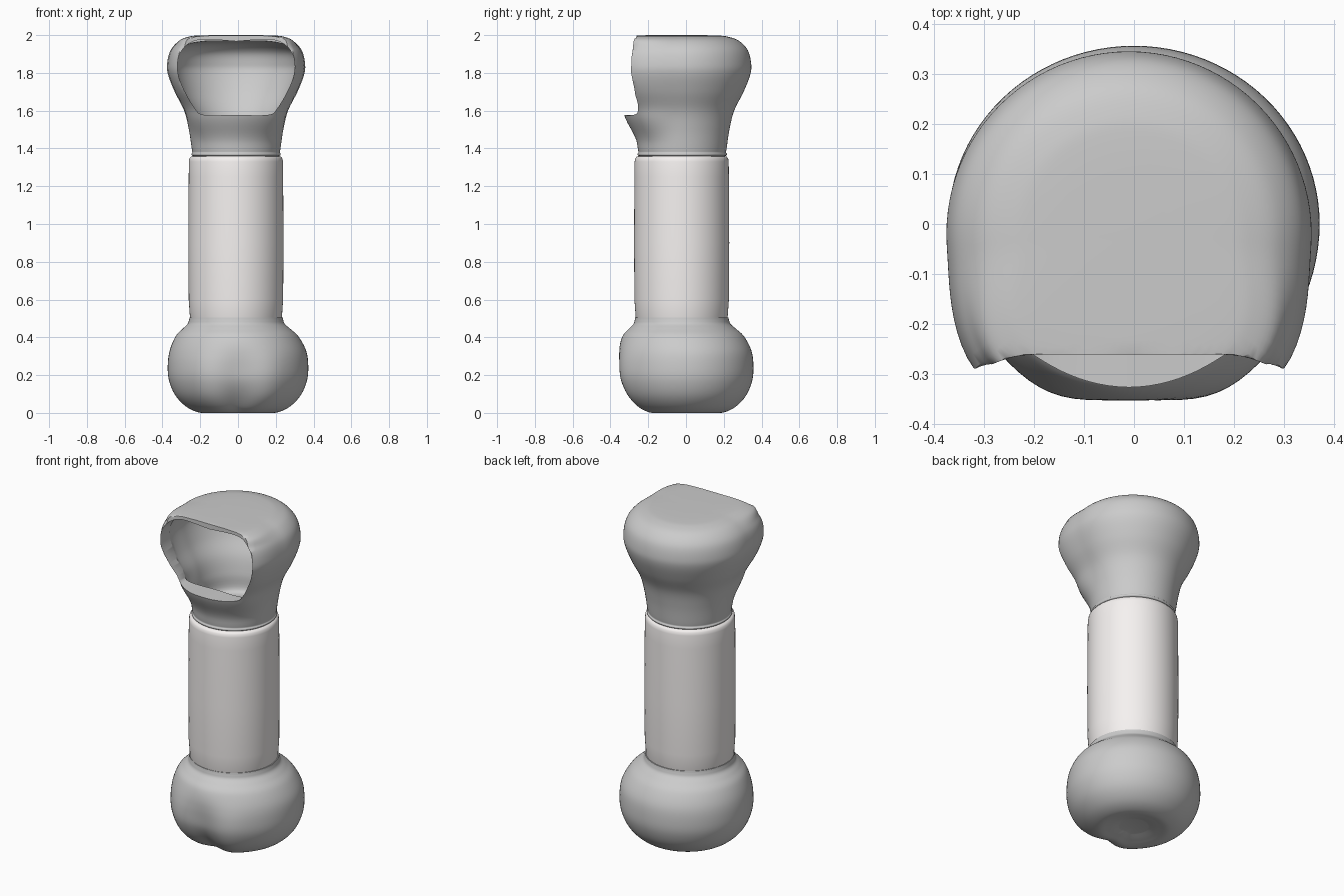
import bpy, bmesh, math
from math import sin, cos, pi, exp

if "Cube" in bpy.data.objects:
    bpy.data.objects.remove(bpy.data.objects["Cube"])

SEG = 96

def curve(pts, n=6):
    """Catmull-Rom resampling of 2D points."""
    p = [pts[0]] + pts + [pts[-1]]
    out = []
    for i in range(1, len(p) - 2):
        for k in range(n):
            t = k / n
            out.append(tuple(0.5 * (2*b + (c-a)*t + (2*a-5*b+4*c-d)*t*t + (3*b-a-3*c+d)*t**3)
                             for a, b, c, d in zip(p[i-1], p[i], p[i+1], p[i+2])))
    return out + [pts[-1]]

def smooth(ob, angle=40):
    bpy.ops.object.select_all(action='DESELECT')
    ob.select_set(True)
    bpy.context.view_layer.objects.active = ob
    bpy.ops.object.shade_smooth_by_angle(angle=math.radians(angle))

def finish(name, bm, angle=40):
    bmesh.ops.recalc_face_normals(bm, faces=bm.faces)
    if bm.calc_volume(signed=True) < 0:
        bmesh.ops.reverse_faces(bm, faces=bm.faces)
    me = bpy.data.meshes.new(name)
    bm.to_mesh(me)
    bm.free()
    ob = bpy.data.objects.new(name, me)
    bpy.context.collection.objects.link(ob)
    smooth(ob, angle)
    return ob

def bridge(bm, lo, hi):
    for i in range(len(lo)):
        j = (i + 1) % len(lo)
        bm.faces.new((lo[i], lo[j], hi[j], hi[i]))

def loft(name, profile, place, angle=40):
    """Closed loft of rings; place(r, z, a) gives each point."""
    bm = bmesh.new()
    rings = [[bm.verts.new(place(r, z, 2*pi*i/SEG)) for i in range(SEG)] for r, z in profile]
    for lo, hi in zip(rings, rings[1:]):
        bridge(bm, lo, hi)
    for ring in (rings[0], rings[-1]):
        c = bm.verts.new(sum((v.co for v in ring), ring[0].co * 0) / SEG)
        for i in range(SEG):
            bm.faces.new((ring[i], ring[(i + 1) % SEG], c))
    return finish(name, bm, angle)

def front_offset(a):
    """Angle away from the front (-y)."""
    return abs((a - 1.5*pi + pi) % (2*pi) - pi)

def step(a, b, x):
    t = min(1, max(0, (x - a) / (b - a)))
    return t*t*(3 - 2*t)

# bulb base with a shallow groove at the front
def bulb_point(r, z, a):
    d = front_offset(a)
    groove = exp(-(d / 0.28)**2) * (0.07 + 0.08 * exp(-((z - 0.04) / 0.1)**2)) * (1 - step(0.2, 0.42, z))
    bulge = 0.02 * exp(-((d - 0.5) / 0.25)**2) * (1 - step(0.2, 0.4, z))
    s = step(0.3, 0.5, z)
    r *= 1 - groove + bulge
    squash = 0.96 + 0.04*s if sin(a) > 0 else 1
    return (r*cos(a) - 0.01*s, r*sin(a)*squash - 0.022*s, z)

loft("bulb_base", curve([(0.08, 0.018), (0.14, 0.006), (0.2, 0.001), (0.27, 0.03), (0.33, 0.09),
                         (0.365, 0.17), (0.372, 0.25), (0.361, 0.33), (0.325, 0.405), (0.285, 0.445),
                         (0.258, 0.47), (0.25, 0.49), (0.247, 0.505)]), bulb_point)

# pale shaft
shaft = loft("shaft", [(0.235, 0.47), (0.243, 0.5), (0.25, 0.6), (0.252, 0.9), (0.25, 1.25),
                       (0.249, 1.33), (0.246, 1.347), (0.238, 1.357), (0.225, 1.36)],
             lambda r, z, a: (r*cos(a) - 0.011, r*sin(a) - 0.023, z), 60)
mat = bpy.data.materials.new("pale")
mat.diffuse_color = (0.92, 0.89, 0.88, 1)
mat.use_nodes = True
mat.node_tree.nodes["Principled BSDF"].inputs["Base Color"].default_value = mat.diffuse_color
shaft.data.materials.append(mat)

# flared head, widened and flattened toward the front
def flare(r, z, a):
    w = 1 - step(0.7, 1.5, front_offset(a))
    add = 0.04*step(1.42, 1.58, z) + 0.012*step(1.6, 1.75, z) + 0.03*step(1.93, 1.99, z)
    r += w * add * min(1, r / 0.18)
    return r*cos(a) - 0.01, r*sin(a) - 0.02

def head_point(r, z, a):
    x, y = flare(r, z, a)
    if z > 1.62:
        # tiny z slope keeps the flattened front from folding on itself
        y = max(y, -0.262 - 0.028*exp(-((abs(x + 0.01) - 0.31) / 0.06)**2) + 0.004*(z - 1.8))
    return (x, y, z)

def cavity_point(r, z, a):
    x, y = flare(r, z, a)
    return (x, max(y, -0.2 + 0.01*(z - 1.8)), z)

head = loft("hollow_head", curve([(0.2, 1.35), (0.232, 1.362), (0.236, 1.372), (0.232, 1.38),
                                  (0.235, 1.4), (0.25, 1.5), (0.275, 1.6), (0.325, 1.7),
                                  (0.36, 1.79), (0.365, 1.85), (0.347, 1.92), (0.3, 1.97),
                                  (0.24, 1.992), (0.18, 1.998), (0.08, 2.0)]), head_point)
cavity = loft("cavity_cutter", curve([(0.1, 1.4), (0.2, 1.402), (0.215, 1.5), (0.24, 1.6),
                                      (0.29, 1.7), (0.325, 1.8), (0.328, 1.85), (0.31, 1.91),
                                      (0.25, 1.952), (0.15, 1.968), (0.08, 1.97)]), cavity_point)

# front opening
half = curve([(0, 1.578), (0.17, 1.578), (0.22, 1.615), (0.285, 1.73), (0.31, 1.82),
              (0.298, 1.9), (0.25, 1.955), (0.17, 1.977), (0, 1.967)])
outline = half + [(-x, z) for x, z in half[-2:0:-1]]
bm = bmesh.new()
ends = [[bm.verts.new((x - 0.01, y, z)) for x, z in outline] for y in (-0.6, -0.12)]
bridge(bm, *ends)
for ring in ends:
    bm.faces.new(ring)
opening = finish("opening_cutter", bm)

for cutter in (opening, cavity):
    cutter.hide_render = True
    mod = head.modifiers.new("cut", 'BOOLEAN')
    mod.operation, mod.solver, mod.object = 'DIFFERENCE', 'EXACT', cutter
    bpy.context.view_layer.update()
    bpy.context.view_layer.objects.active = head
    bpy.ops.object.modifier_apply(modifier=mod.name)
    bpy.data.objects.remove(cutter)
smooth(head)
